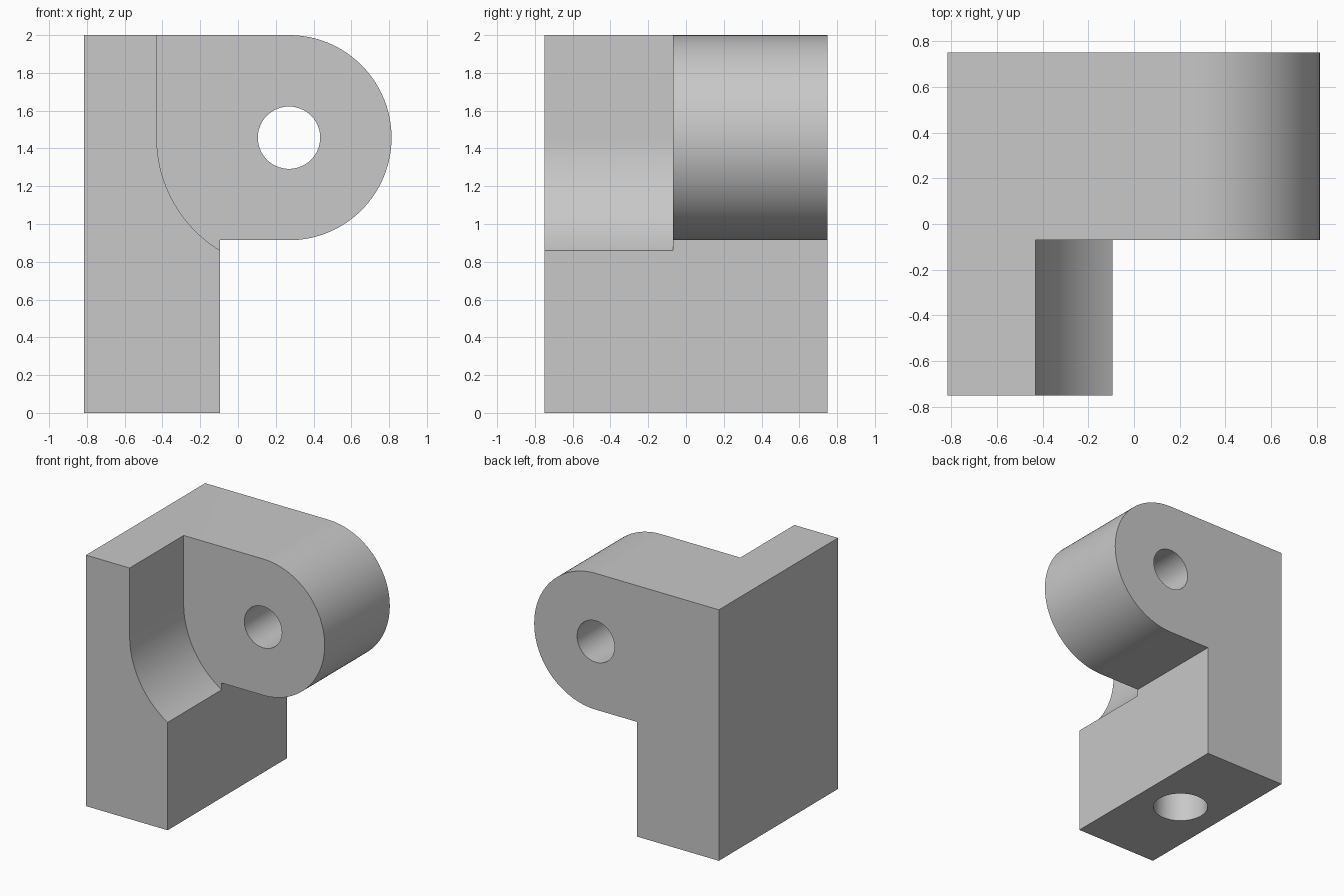
import bpy
import bmesh
from math import cos, sin, pi, radians
from mathutils import Matrix

cube = bpy.data.objects.get("Cube")
if cube:
    bpy.data.objects.remove(cube, do_unlink=True)

# Main dimensions
LEFT, POST_RIGHT = -0.815, -0.095
FRONT, BACK, TOP = -0.75, 0.75, 2.0
ARM_FRONT = -0.07
PIVOT_X, PIVOT_Z = 0.27, 1.457
ARM_R = TOP - PIVOT_Z
RELIEF_R, PIVOT_HOLE_R = 0.70, 0.165
BASE_HOLE_R, BASE_HOLE_DEPTH = 0.203, 0.7

grey = bpy.data.materials.new("plain grey")
grey.use_nodes = True
colour = (0.58, 0.58, 0.58, 1)
grey.diffuse_color = colour
grey.node_tree.nodes["Principled BSDF"].inputs["Base Color"].default_value = colour


def add_object(name, bm):
    bmesh.ops.recalc_face_normals(bm, faces=bm.faces)
    mesh = bpy.data.meshes.new(name)
    bm.to_mesh(mesh)
    bm.free()
    mesh.materials.append(grey)
    obj = bpy.data.objects.new(name, mesh)
    bpy.context.collection.objects.link(obj)
    return obj


def arc(radius, start, end, steps):
    """Points around the pivot, in the xz plane."""
    angles = [radians(start + (end - start) * i / steps) for i in range(steps + 1)]
    return [(PIVOT_X + radius * cos(a), PIVOT_Z + radius * sin(a)) for a in angles]


def prism(name, profile, y0, y1):
    """Extrude an xz profile along y."""
    bm = bmesh.new()
    face = bm.faces.new([bm.verts.new((x, y0, z)) for x, z in profile])
    new = bmesh.ops.extrude_face_region(bm, geom=[face])["geom"]
    verts = [v for v in new if isinstance(v, bmesh.types.BMVert)]
    bmesh.ops.translate(bm, verts=verts, vec=(0, y1 - y0, 0))
    return add_object(name, bm)


def cylinder(name, radius, depth, matrix):
    bm = bmesh.new()
    bmesh.ops.create_cone(bm, cap_ends=True, segments=96, radius1=radius,
                          radius2=radius, depth=depth, matrix=matrix)
    return add_object(name, bm)


# Post with rounded arm, full depth
bracket = prism("bracket", [(LEFT, 0), (POST_RIGHT, 0), (POST_RIGHT, PIVOT_Z - ARM_R)]
                + arc(ARM_R, -90, 90, 64) + [(LEFT, TOP)], FRONT, BACK)

# Curved relief in front of the arm, pivot bore and blind hole in the base
cutters = [
    prism("relief_cutter", arc(RELIEF_R, 180, 270, 48)
          + [(1, PIVOT_Z - RELIEF_R), (1, TOP + 0.1), (PIVOT_X - RELIEF_R, TOP + 0.1)],
          FRONT - 0.1, ARM_FRONT),
    cylinder("pivot_hole_cutter", PIVOT_HOLE_R, 3,
             Matrix.Translation((PIVOT_X, 0, PIVOT_Z)) @ Matrix.Rotation(pi / 2, 4, "X")),
    cylinder("base_hole_cutter", BASE_HOLE_R, 2 * BASE_HOLE_DEPTH,
             Matrix.Translation(((LEFT + POST_RIGHT) / 2, 0, 0))),
]

bpy.ops.object.select_all(action="DESELECT")
bracket.select_set(True)
bpy.context.view_layer.objects.active = bracket
for cutter in cutters:
    cutter.hide_render = True
    mod = bracket.modifiers.new(cutter.name, "BOOLEAN")
    mod.operation, mod.solver, mod.object = "DIFFERENCE", "EXACT", cutter
    bpy.ops.object.modifier_apply(modifier=mod.name)
    bpy.data.objects.remove(cutter, do_unlink=True)

# Smooth curves, crisp corners
bpy.ops.object.shade_smooth_by_angle(angle=radians(30))
